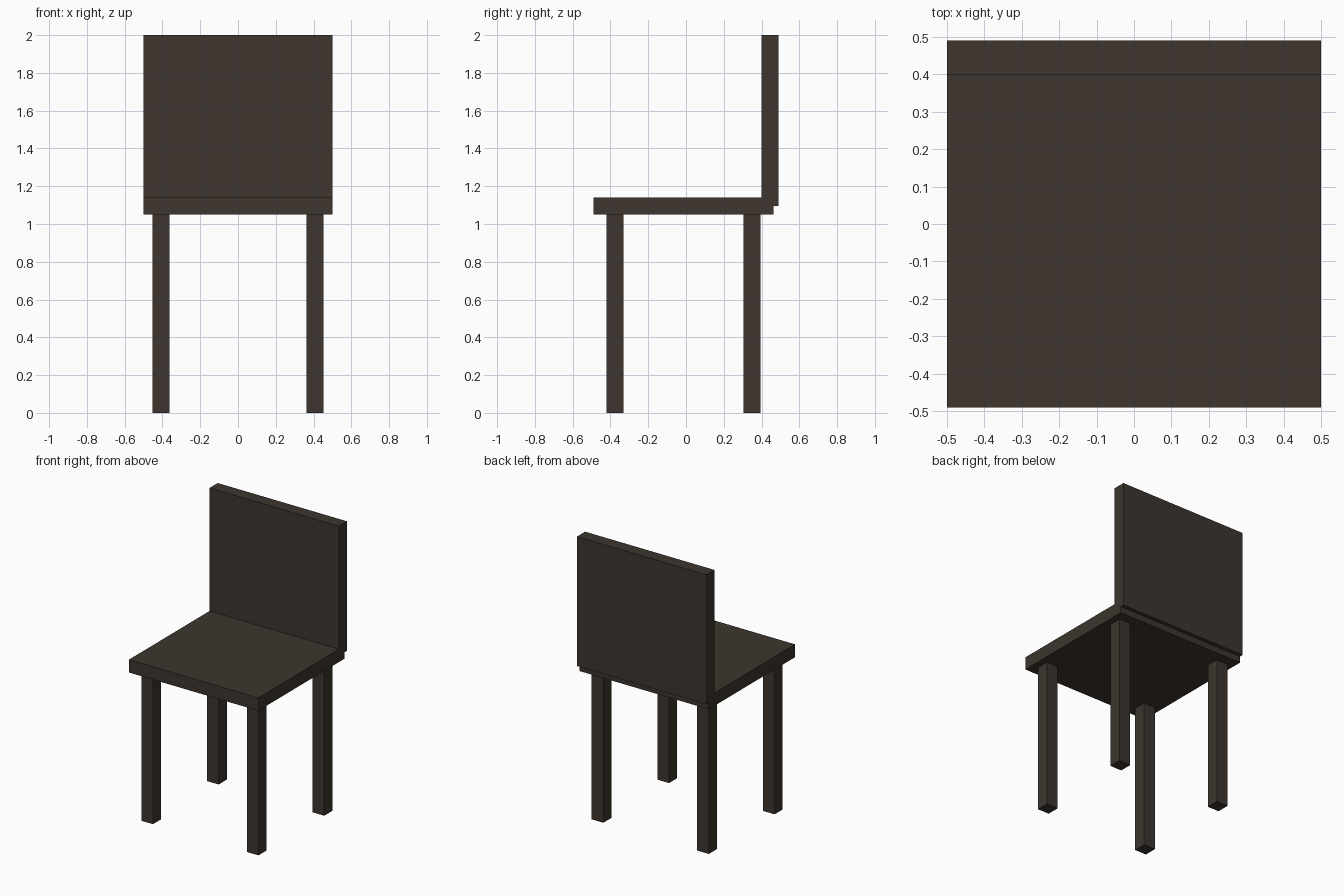
import bpy

cube = bpy.data.objects.get("Cube")
if cube:
    bpy.data.objects.remove(cube, do_unlink=True)

# Dark wood colour
wood = bpy.data.materials.new("dark_brown_wood")
wood.use_nodes = True
colour = (0.047, 0.036, 0.028, 1)
wood.diffuse_color = colour
bsdf = next(n for n in wood.node_tree.nodes if n.type == 'BSDF_PRINCIPLED')
bsdf.inputs["Base Color"].default_value = colour


def box(name, low, high):
    """Add a box spanning two opposite corners."""
    centre = [(a + b) / 2 for a, b in zip(low, high)]
    bpy.ops.mesh.primitive_cube_add(size=1, location=centre)
    obj = bpy.context.object
    obj.name = name
    obj.scale = [b - a for a, b in zip(low, high)]
    bpy.ops.object.transform_apply(location=False, rotation=False, scale=True)
    obj.data.materials.append(wood)
    return obj


# Seat slab and upright back, which overlaps the rear edge of the seat
SEAT_BOTTOM = 1.05
box("seat", (-0.5, -0.49, SEAT_BOTTOM), (0.5, 0.463, 1.14))
box("backrest", (-0.5, 0.4, 1.095), (0.5, 0.49, 2))

# Four square legs
LEG = 0.09
for row, y in (("front", -0.376), ("back", 0.35)):
    for side, x in (("left", 0.408), ("right", -0.408)):
        box(f"{row}_{side}_leg",
            (x - LEG / 2, y - LEG / 2, 0),
            (x + LEG / 2, y + LEG / 2, SEAT_BOTTOM))
